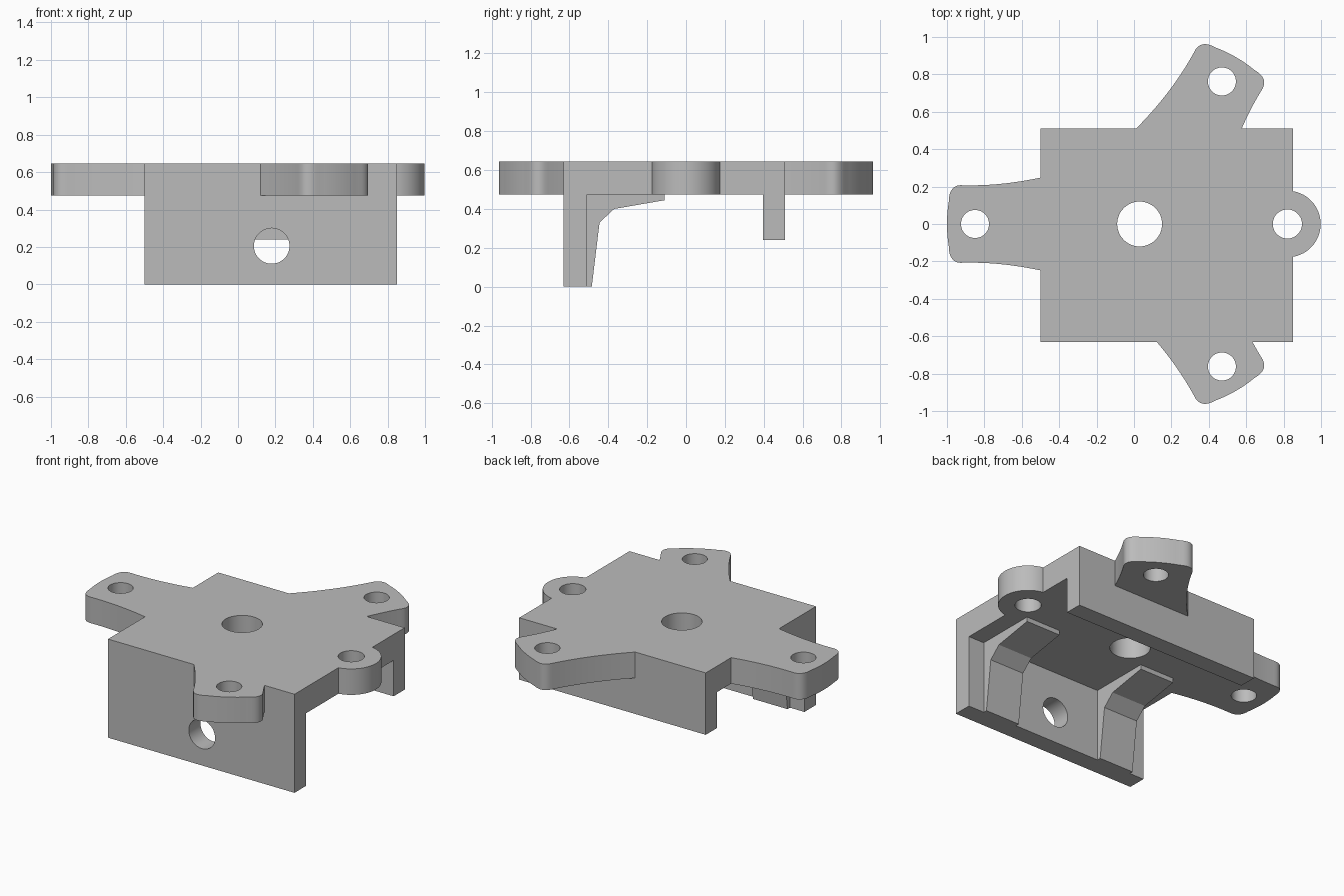
import bpy, bmesh, math
from mathutils import Matrix, Vector

if "Cube" in bpy.data.objects:
    bpy.data.objects.remove(bpy.data.objects["Cube"], do_unlink=True)

GREY = (0.5, 0.5, 0.5, 1)
metal = bpy.data.materials.new("plain_grey")
metal.use_nodes = True
metal.diffuse_color = GREY
metal.node_tree.nodes["Principled BSDF"].inputs["Base Color"].default_value = GREY

PLATE_LOW, PLATE_TOP = 0.475, 0.645
HUB = Vector((0.03, 0))


def prism(name, points, axis, low, high):
    """Extrude a closed 2D profile along an axis."""
    place = {"x": lambda a, b, d: (d, a, b),
             "y": lambda a, b, d: (a, d, b),
             "z": lambda a, b, d: (a, b, d)}[axis]
    bm = bmesh.new()
    ends = [[bm.verts.new(place(a, b, d)) for a, b in points] for d in (low, high)]
    bm.faces.new(ends[0])
    bm.faces.new(ends[1])
    n = len(points)
    for i in range(n):
        j = (i + 1) % n
        bm.faces.new((ends[0][i], ends[0][j], ends[1][j], ends[1][i]))
    bmesh.ops.recalc_face_normals(bm, faces=bm.faces)
    mesh = bpy.data.meshes.new(name)
    bm.to_mesh(mesh)
    bm.free()
    mesh.materials.append(metal)
    obj = bpy.data.objects.new(name, mesh)
    bpy.context.collection.objects.link(obj)
    return obj


def circle(cx, cy, r, n=48):
    return [(cx + r * math.cos(math.tau * i / n), cy + r * math.sin(math.tau * i / n))
            for i in range(n)]


def bend(a, b, c, n):
    """Quadratic curve from a to c, without its last point."""
    a, b, c = Vector(a), Vector(b), Vector(c)
    return [a * (1 - t) ** 2 + b * 2 * t * (1 - t) + c * t * t
            for t in (i / n for i in range(n))]


def combine(target, tool, operation):
    mod = target.modifiers.new(operation.lower(), "BOOLEAN")
    mod.object, mod.operation, mod.solver = tool, operation, "EXACT"
    bpy.context.view_layer.objects.active = target
    bpy.ops.object.modifier_apply(modifier=mod.name)
    bpy.data.objects.remove(tool, do_unlink=True)


# Channel body: top plate with a tall front wall and a short back wall
bracket = prism("mounting_bracket", [
    (-0.63, 0), (-0.51, 0), (-0.51, PLATE_LOW), (0.395, PLATE_LOW),
    (0.395, 0.24), (0.51, 0.24), (0.51, PLATE_TOP), (-0.63, PLATE_TOP)],
    "x", -0.5, 0.85)

# Three flared arms spaced evenly around the hub
half = (bend((-0.30, 0.31), (-0.64, 0.20), (-0.94, 0.207), 14)
        + bend((-0.94, 0.207), (-1.02, 0.215), (-1.02, 0.12), 8)
        + bend((-1.02, 0.12), (-1.03, 0.06), (-1.03, 0), 4))
arm = half + [Vector((-1.03, 0))] + [Vector((p.x, -p.y)) for p in reversed(half)]
holes = [(HUB.x, HUB.y, 0.12), (0.82, 0, 0.078)]
for k in range(3):
    turn = Matrix.Rotation(math.tau * k / 3, 2)
    combine(bracket, prism("arm", [turn @ p + HUB for p in arm],
                           "z", PLATE_LOW, PLATE_TOP), "UNION")
    spot = turn @ Vector((-0.88, 0)) + HUB
    holes.append((spot.x, spot.y, 0.075))

# Round side lug
combine(bracket, prism("side_lug", circle(0.82, 0, 0.178, 64),
                       "z", PLATE_LOW, PLATE_TOP), "UNION")

# Two gusset ribs inside the front wall
rib = [(-0.56, 0), (-0.485, 0), (-0.445, 0.33), (-0.37, 0.40),
       (-0.11, 0.445), (-0.11, 0.55), (-0.56, 0.55)]
for left in (-0.395, 0.485):
    combine(bracket, prism("gusset_rib", rib, "x", left, left + 0.25), "UNION")

# Bolt holes through the plate and one through the front wall
for x, y, r in holes:
    combine(bracket, prism("hole_cutter", circle(x, y, r), "z", 0.3, 0.8), "DIFFERENCE")
combine(bracket, prism("wall_hole_cutter", circle(0.18, 0.205, 0.095),
                       "y", -0.8, -0.3), "DIFFERENCE")

bpy.ops.object.select_all(action="DESELECT")
bracket.select_set(True)
bpy.context.view_layer.objects.active = bracket
bpy.ops.object.shade_smooth_by_angle(angle=math.radians(30))
